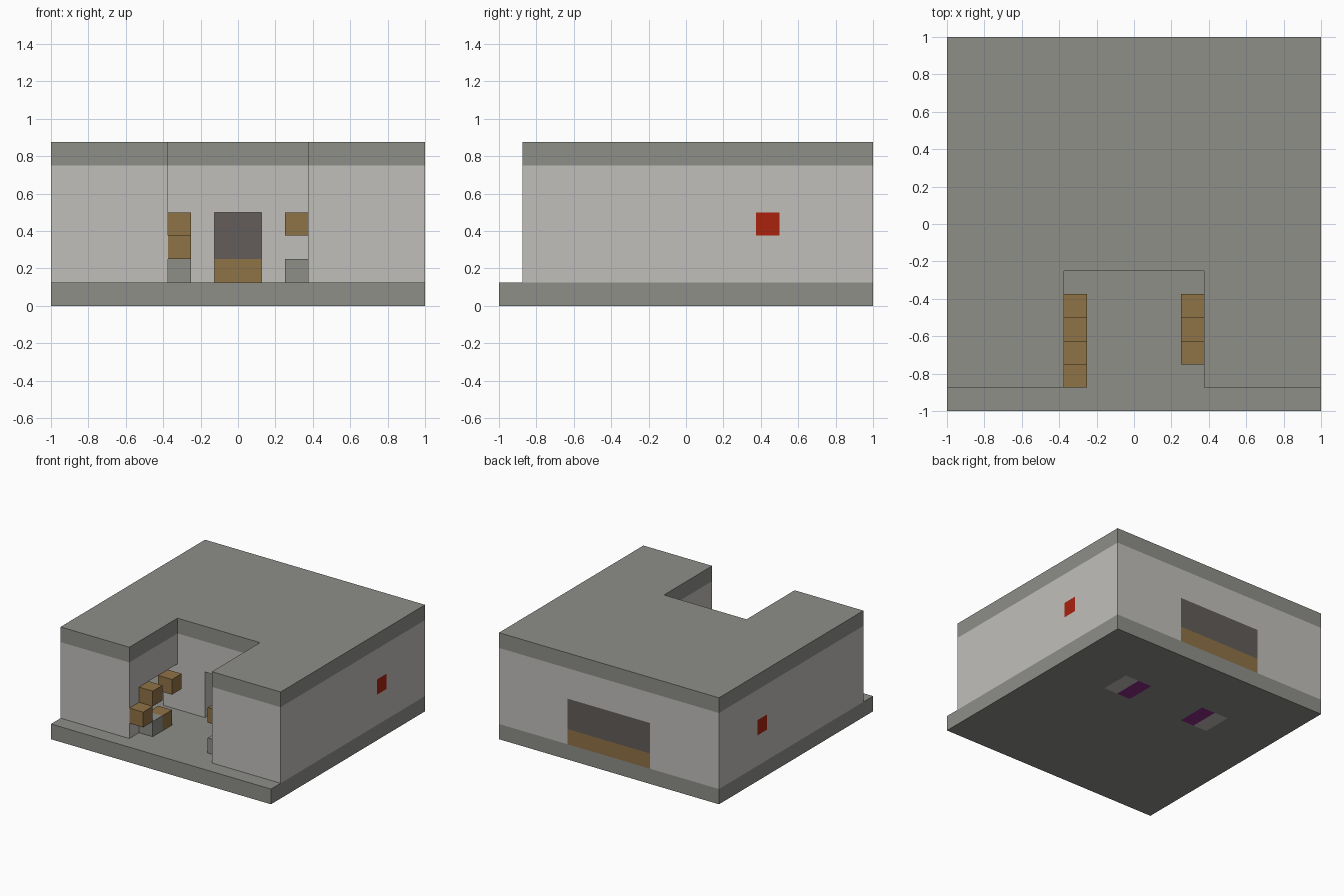
import bpy
import bmesh
from mathutils import Vector
from itertools import product

if "Cube" in bpy.data.objects:
    bpy.data.objects.remove(bpy.data.objects["Cube"], do_unlink=True)

U = 0.125  # edge of one building block


def material(name, rgb):
    lin = [((c / 255 + 0.055) / 1.055) ** 2.4 for c in rgb]
    mat = bpy.data.materials.new(name)
    mat.use_nodes = True
    mat.diffuse_color = (*lin, 1)
    bsdf = mat.node_tree.nodes["Principled BSDF"]
    bsdf.inputs["Base Color"].default_value = (*lin, 1)
    bsdf.inputs["Roughness"].default_value = 0.9
    return mat


stone = material("dark stone", (142, 142, 137))
plaster = material("pale plaster", (192, 191, 187))
wood = material("brown wood", (143, 114, 70))
glass = material("smoky glass", (99, 93, 90))
red = material("red", (170, 34, 15))
purple = material("purple", (140, 45, 135))

parts = {}  # part name -> (material, set of cells)


def cells(x0, x1, y0, y1, z0, z1):
    return set(product(range(x0, x1), range(y0, y1), range(z0, z1)))


def add(name, mat, new):
    """Add a part; its cells replace those of earlier parts."""
    for _, old in parts.values():
        old -= new
    parts[name] = (mat, set(new))


def both(x0, x1, *rest):
    """Cells on the left side together with their mirror."""
    return cells(x0, x1, *rest) | cells(-x1, -x0, *rest)


# Floor, U-shaped walls and roof
porch = cells(-3, 3, -7, -2, 1, 7)
room = cells(-7, 7, -1, 7, 1, 6) | both(4, 7, -6, 7, 1, 6)
doorway = cells(-1, 1, -2, -1, 1, 4)
side_openings = both(3, 4, -5, -2, 1, 4)
add("floor", stone, cells(-8, 8, -8, 8, 0, 1))
add("walls", plaster,
    cells(-8, 8, -7, 8, 1, 6) - porch - room - doorway - side_openings)
add("roof", stone, cells(-8, 8, -7, 8, 6, 7) - porch)

# Rear window over a wooden panel, and red lamps in the side walls
add("rear_panel", wood, cells(-3, 3, 7, 8, 1, 2))
add("rear_window", glass, cells(-3, 3, 7, 8, 2, 4))
add("side_lamps", red, both(7, 8, 3, 4, 3, 4))

# Beds sunk into the floor
add("bed_covers", purple, both(2, 3, 2, 4, 0, 1))
add("bed_pillows", plaster, both(3, 4, 2, 4, 0, 1))

# Stepped blocks along both sides of the porch
add("porch_feet", stone, both(2, 3, -6, -5, 1, 2))
add("porch_low_blocks", wood, both(2, 3, -5, -4, 1, 2))
add("porch_high_blocks", wood,
    both(2, 3, -6, -5, 3, 4) | both(2, 3, -4, -3, 3, 4))
add("porch_front_block", wood, cells(-3, -2, -7, -6, 2, 3))

solid = set().union(*(c for _, c in parts.values()))


def build(name, mat, part):
    """Skin the exposed sides of a part and merge flat areas."""
    bm = bmesh.new()
    verts = {}

    def vert(p):
        key = tuple(round(c) for c in p)
        if key not in verts:
            verts[key] = bm.verts.new(Vector(key) * U)
        return verts[key]

    for cell in sorted(part):
        for axis, side in product(range(3), (0, 1)):
            n = Vector((0, 0, 0))
            n[axis] = 2 * side - 1
            c = Vector(cell)
            if tuple(round(v) for v in c + n) in solid:
                continue
            a, b = Vector((0, 0, 0)), Vector((0, 0, 0))
            a[(axis + 1) % 3] = b[(axis + 2) % 3] = 1
            o = c.copy()
            o[axis] += side
            loop = [o, o + a, o + a + b, o + b]
            bm.faces.new([vert(p) for p in (loop if side else loop[::-1])])
    bmesh.ops.dissolve_limit(bm, angle_limit=0.01, verts=bm.verts[:],
                             edges=bm.edges[:])
    bmesh.ops.triangulate(bm, faces=[f for f in bm.faces if len(f.verts) > 4])
    mesh = bpy.data.meshes.new(name)
    bm.to_mesh(mesh)
    bm.free()
    mesh.materials.append(mat)
    bpy.context.collection.objects.link(bpy.data.objects.new(name, mesh))


for part_name, (mat, part) in parts.items():
    build(part_name, mat, part)
